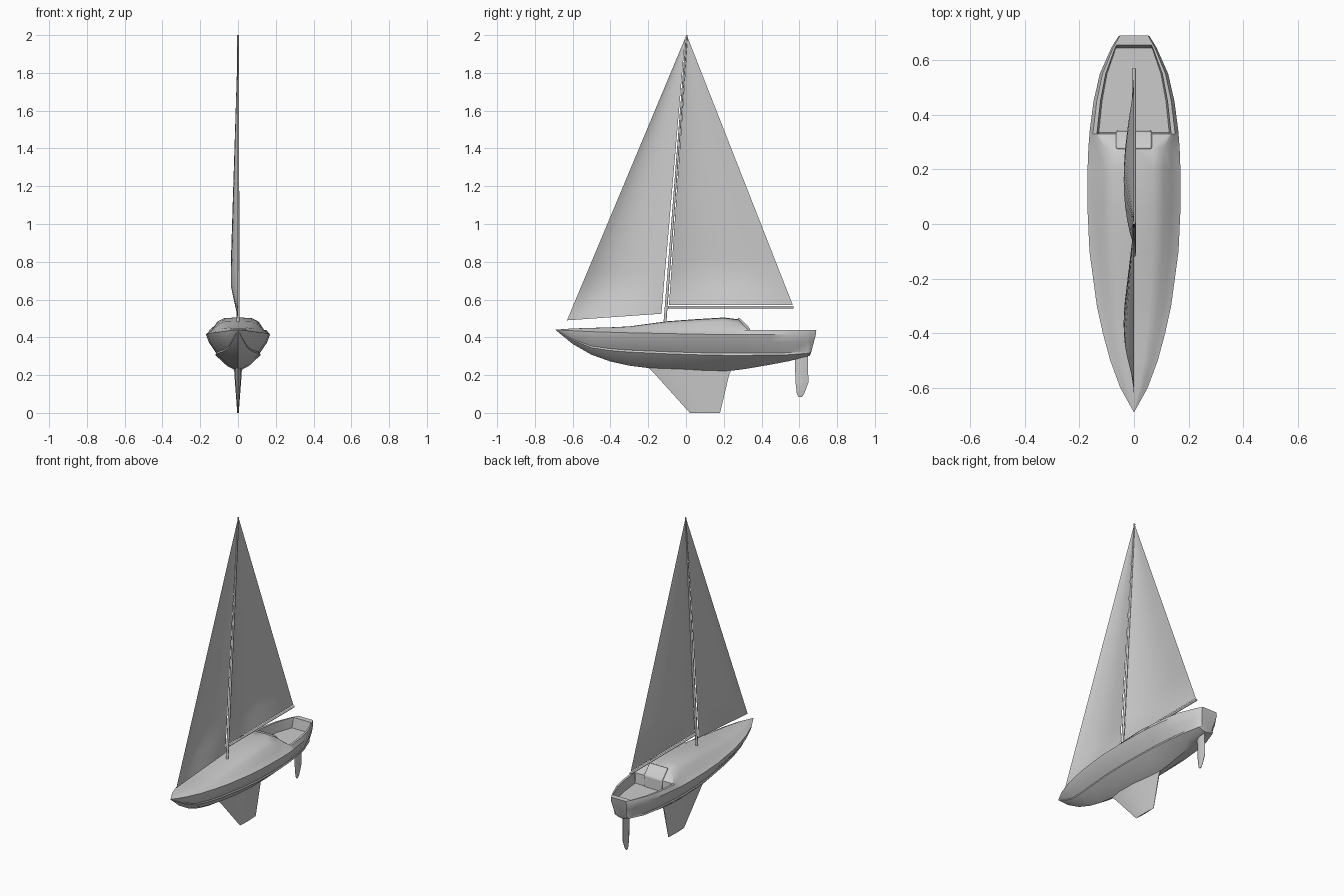
import bpy, bmesh, math
from mathutils import Vector

cube = bpy.data.objects.get("Cube")
if cube:
    bpy.data.objects.remove(cube, do_unlink=True)

grey = bpy.data.materials.new("light_grey")
grey.use_nodes = True
colour = (0.6, 0.6, 0.6, 1)
grey.diffuse_color = colour
grey.node_tree.nodes["Principled BSDF"].inputs["Base Color"].default_value = colour


def finish(name, bm, angle):
    """Turn a bmesh into a shaded object."""
    bmesh.ops.remove_doubles(bm, verts=bm.verts, dist=0.0005)
    bmesh.ops.recalc_face_normals(bm, faces=bm.faces)
    mesh = bpy.data.meshes.new(name)
    bm.to_mesh(mesh)
    bm.free()
    mesh.materials.append(grey)
    obj = bpy.data.objects.new(name, mesh)
    bpy.context.collection.objects.link(obj)
    bpy.ops.object.select_all(action='DESELECT')
    obj.select_set(True)
    bpy.context.view_layer.objects.active = obj
    bpy.ops.object.shade_smooth_by_angle(angle=math.radians(angle))
    return obj


def loft(name, rings, angle=30, closed=True, capped=True):
    """Skin a list of equal-length rings."""
    bm = bmesh.new()
    rows = [[bm.verts.new(p) for p in ring] for ring in rings]
    count = len(rows[0])
    for a, b in zip(rows, rows[1:]):
        for i in range(count if closed else count - 1):
            j = (i + 1) % count
            bm.faces.new((a[i], a[j], b[j], b[i]))
    if capped:
        bm.faces.new(rows[0])
        bm.faces.new(rows[-1])
    return finish(name, bm, angle)


def spar(name, start, end, r0, r1):
    """Round pole between two points."""
    start, end = Vector(start), Vector(end)
    turn = (end - start).to_track_quat('Z', 'Y')
    circle = [Vector((math.cos(i * math.pi / 5), math.sin(i * math.pi / 5), 0))
              for i in range(10)]
    return loft(name, [[p + turn @ (c * r) for c in circle]
                       for p, r in ((start, r0), (end, r1))], 50)


def blade(name, rows):
    """Tapered foil from rows of height, leading edge, trailing edge, half thickness."""
    shape = ((0, 0), (.2, .8), (.5, 1), (1, .15), (1, -.15), (.5, -1), (.2, -.8))
    return loft(name, [[(t * k, a + (b - a) * s, z) for s, k in shape]
                       for z, a, b, t in rows], 40)


def sail(name, tack, clew, head, depth):
    """Triangular sail bellied to one side."""
    tack, clew, head = map(Vector, (tack, clew, head))
    rings = []
    for i in range(17):
        t = (i / 16) ** 1.3
        belly = depth * min(t / .12, 1) * (1 - t)
        a, b = tack.lerp(head, t), clew.lerp(head, t * .997)
        rings.append([a.lerp(b, s / 12) - Vector((belly * math.sin(math.pi * (s / 12) ** .8), 0, 0))
                      for s in range(13)])
    return loft(name, rings, 60, closed=False, capped=False)


# Hull stations: y, half beam, keel z, chine z, sheer z, deck centre z
TOP, FLOOR, COCKPIT = .44, .375, .3
stations = [
    (-.69, 0, .438, .439, .44, .441),
    (-.6, .05, .365, .385, .435, .447),
    (-.5, .087, .308, .345, .43, .45),
    (-.4, .114, .272, .33, .427, .453),
    (-.3, .136, .25, .322, .424, .458),
    (-.1, .163, .225, .313, .42, .485),
    (.05, .17, .217, .308, .417, .496),
    (.2, .17, .219, .305, .415, .505),
    (.28, .167, .228, .305, .414, .495),
    (.33, .163, .235, .305, .414, TOP),
    (.335, .163, .236, .305, .414, FLOOR),
    (.45, .148, .256, .306, .415, FLOOR),
    (.55, .125, .275, .308, .416, FLOOR),
    (.645, .083, .3, .316, .418, FLOOR),
    (.655, .077, .303, .318, .418, TOP),
    (.66, .056, .312, .325, .418, TOP),
]


def section(y, w, keel, chine, sheer, centre):
    c = .7 - .25 * max(0, -y)
    half = [(0, keel), (c * w * .5, keel + (chine - keel) * .36), (c * w, chine),
            (c * w * .97, chine + .1 * (sheer - chine)),
            (.9 * w, sheer - .4 * (sheer - chine)), (w, sheer)]
    if y < COCKPIT:
        rise = centre - sheer
        half += [(k * w, sheer + h * rise) for k, h in ((.8, .3), (.64, .76), (.42, .97), (0, 1))]
    else:
        half += [(.92 * w, TOP), (.83 * w, TOP), (.79 * w, centre), (0, centre)]
    ring = half + [(-x, z) for x, z in half[-2:0:-1]]
    # Raked transom
    rake = .27 if y == stations[-1][0] else 0
    return [(x, y + rake * min(max(z - keel, 0), .11), z) for x, z in ring]


loft("hull", [section(*s) for s in stations], 32)

# Companionway hatch on the aft end of the cabin
profile = ((.27, .4), (.275, .504), (.29, .498), (.34, .445), (.343, .37), (.3, .37))
hatch = loft("cabin_hatch", [[(x, y, z) for y, z in profile] for x in (-.065, .065)])
bevel = hatch.modifiers.new("soft_edges", 'BEVEL')
bevel.width = .006
bevel.segments = 2

# Underwater foils
blade("keel_fin", [(.24, -.2, .245, .021), (.2, -.16, .228, .019), (0, .02, .18, .004)])
blade("rudder", [(.31, .575, .645, .008), (.16, .58, .648, .008),
                 (.1, .587, .625, .006), (.083, .597, .613, .003)])

# Rig
spar("mast", (0, -.112, .47), (0, .004, 2), .008, .005)
spar("boom", (0, -.095, .56), (0, .57, .56), .007, .007)
sail("mainsail", (0, -.09, .572), (0, .565, .572), (0, .008, 1.99), .045)
sail("jib", (0, -.63, .49), (0, -.13, .525), (0, -.004, 1.985), .045)
